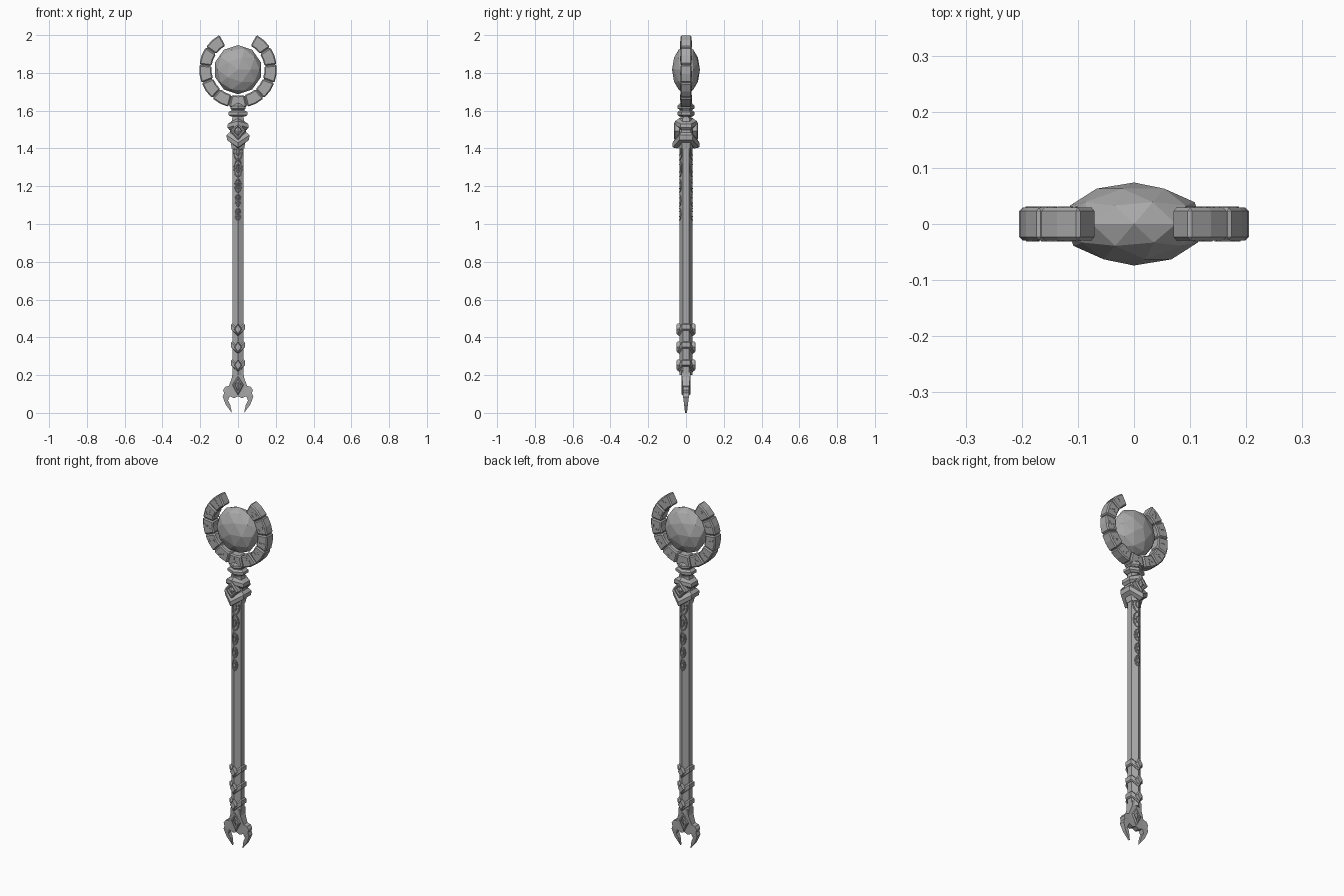
import bpy, bmesh, random
from math import sin, cos, radians, pi
from mathutils import Vector, Matrix

random.seed(4)
cube = bpy.data.objects.get("Cube")
if cube:
    bpy.data.objects.remove(cube, do_unlink=True)

stone = bpy.data.materials.new("grey stone")
stone.use_nodes = True
GREY = (0.4, 0.4, 0.4, 1)
stone.diffuse_color = GREY
stone.node_tree.nodes["Principled BSDF"].inputs["Base Color"].default_value = GREY


def finish(name, bm, bevel=0):
    bmesh.ops.recalc_face_normals(bm, faces=bm.faces)
    mesh = bpy.data.meshes.new(name)
    bm.to_mesh(mesh)
    bm.free()
    mesh.materials.append(stone)
    obj = bpy.data.objects.new(name, mesh)
    bpy.context.collection.objects.link(obj)
    if bevel:
        mod = obj.modifiers.new("bevel", 'BEVEL')
        mod.width, mod.segments = bevel, 1
        mod.limit_method = 'ANGLE'
    return obj


def skin(bm, loops):
    """Join closed loops of points into a capped solid."""
    rings = [[bm.verts.new(p) for p in loop] for loop in loops]
    n = len(rings[0])
    for a, b in zip(rings, rings[1:]):
        for i in range(n):
            j = (i + 1) % n
            bm.faces.new((a[i], a[j], b[j], b[i]))
    bm.faces.new(rings[0][::-1])
    bm.faces.new(rings[-1])


def hex_loft(name, levels, bevel=0):
    """Six-sided loft; each level is x radius, y radius, height, lift of front/back corners."""
    bm = bmesh.new()
    loops = []
    for rx, ry, z, lift in levels:
        loops.append([(rx, -ry / 2, z), (rx, ry / 2, z), (0, ry, z + lift),
                      (-rx, ry / 2, z), (-rx, -ry / 2, z), (0, -ry, z + lift)])
    skin(bm, loops)
    return finish(name, bm, bevel)


def diamond(name, z, w, h, y_in, y_out, frame=0.0):
    """Diamond studs on front and back, with an optional sunken centre."""
    bm = bmesh.new()
    for s in (-1, 1):
        steps = [(1, y_in), (1, y_out - 0.006), (0.8, y_out)]
        if frame:
            steps += [(frame, y_out), (frame * 0.8, y_out - 0.008), (0.1, y_out)]
        skin(bm, [[(w * k, s * y, z), (0, s * y, z + h * k),
                   (-w * k, s * y, z), (0, s * y, z - h * k)] for k, y in steps])
    return finish(name, bm)


# Shaft
hex_loft("shaft", [(0.03, 0.034, 0.2, 0), (0.03, 0.034, 1.46, 0)])

# Chevron bands with studs low on the shaft
for i, z in enumerate((0.455, 0.36, 0.265)):
    hex_loft(f"shaft_band_{i + 1}",
             [(0.031, 0.036, z - 0.018, -0.03), (0.037, 0.044, z - 0.012, -0.03),
              (0.037, 0.044, z + 0.012, -0.03), (0.031, 0.036, z + 0.018, -0.03)])
    diamond(f"band_stud_{i + 1}", z - 0.012, 0.02, 0.03, 0.025, 0.049)

# Collar below the ring
hex_loft("collar_core", [(0.033, 0.04, 1.4, 0), (0.042, 0.05, 1.45, 0),
                         (0.042, 0.046, 1.5, 0), (0.03, 0.036, 1.56, 0)])
hex_loft("lower_chevron", [(0.036, 0.045, 1.43, -0.03), (0.058, 0.07, 1.445, -0.04),
                           (0.061, 0.072, 1.47, -0.04), (0.045, 0.055, 1.485, -0.03)])
hex_loft("upper_chevron", [(0.045, 0.046, 1.497, 0.015), (0.056, 0.06, 1.51, 0.015),
                           (0.054, 0.058, 1.53, 0.015), (0.03, 0.034, 1.545, 0.015)])
diamond("collar_diamond", 1.492, 0.042, 0.05, 0.035, 0.064, frame=0.6)
hex_loft("neck", [(0.03, 0.03, 1.53, 0), (0.03, 0.028, 1.57, 0), (0.036, 0.034, 1.63, 0)])
hex_loft("neck_ring", [(0.036, 0.034, 1.568, 0), (0.05, 0.045, 1.577, 0),
                       (0.05, 0.045, 1.592, 0), (0.036, 0.034, 1.601, 0)])
hex_loft("ring_seat", [(0.034, 0.034, 1.604, 0), (0.04, 0.044, 1.612, 0),
                       (0.04, 0.044, 1.626, 0), (0.034, 0.03, 1.64, 0)])

# Raised loops carved along the front and back edges of the shaft
curve = bpy.data.curves.new("shaft_carving", 'CURVE')
curve.dimensions = '3D'
curve.bevel_depth, curve.bevel_resolution = 0.0035, 0
curve.materials.append(stone)
for s in (-1, 1):
    for z, w, h in ((1.385, 0.024, 0.045), (1.295, 0.021, 0.045), (1.203, 0.016, 0.034),
                    (1.125, 0.014, 0.03), (1.052, 0.014, 0.03)):
        for k in (1, 0.45):
            spline = curve.splines.new('POLY')
            spline.points.add(11)
            spline.use_cyclic_u = True
            for i, p in enumerate(spline.points):
                a = i * pi / 6
                x = w * k * sin(a)
                p.co = (x, s * (0.0345 - abs(x) * 0.577), z + h * k * cos(a), 1)
carving = bpy.data.objects.new("shaft_carving", curve)
bpy.context.collection.objects.link(carving)

# Forked foot: half outline, thinned toward the tips, then mirrored
outline = [(0, 0.225), (0.029, 0.225), (0.031, 0.19), (0.048, 0.143), (0.068, 0.138),
           (0.079, 0.12), (0.074, 0.105), (0.081, 0.085), (0.064, 0.042), (0.032, 0.0),
           (0.041, 0.042), (0.053, 0.066), (0.044, 0.088), (0.02, 0.078), (0, 0.088)]
bm = bmesh.new()


def foot_depth(z):
    return 0.005 + 0.012 * min(1, z / 0.1) + max(0, z - 0.15) * 0.12


skin(bm, [[(x, s * foot_depth(z), z) for x, z in outline] for s in (-1, 1)])
bmesh.ops.delete(bm, geom=[f for f in bm.faces if all(abs(v.co.x) < 1e-5 for v in f.verts)],
                 context='FACES_ONLY')
bmesh.ops.triangulate(bm, faces=[f for f in bm.faces if len(f.verts) > 4])
foot = finish("forked_foot", bm)
foot.modifiers.new("mirror", 'MIRROR').use_clip = True
diamond("foot_diamond", 0.148, 0.03, 0.056, 0.01, 0.025, frame=0.6)

# Faceted gem, pole facing the front
bm = bmesh.new()
bmesh.ops.create_icosphere(bm, subdivisions=2, radius=1)
bm.transform(Matrix.Translation((0, 0, 1.817)) @ Matrix.Diagonal((0.127, 0.074, 0.13, 1))
             @ Matrix.Rotation(pi / 2, 4, 'X'))
finish("gem", bm)

# Open ring of bevelled blocks
CENTRE, BLOCKS, START = Vector((0, 0, 1.82)), 11, 118
STEP = (360 - 2 * (START - 90)) / BLOCKS


def polar(r, deg, y):
    return CENTRE + Vector((r * cos(radians(deg)), y, r * sin(radians(deg))))


def arc_block(bm, r0, r1, a0, a1, depth):
    skin(bm, [[polar(r0, a0, y), polar(r1, a0, y), polar(r1, (a0 + a1) / 2, y),
               polar(r1, a1, y), polar(r0, a1, y), polar(r0, (a0 + a1) / 2, y)]
              for y in (-depth, depth)])


blocks, core, marks = bmesh.new(), bmesh.new(), bmesh.new()
for i in range(BLOCKS):
    a = START + i * STEP
    arc_block(blocks, 0.141, 0.206, a + 0.6, a + STEP - 0.6, 0.029)
    if 0 < i < BLOCKS - 1:
        arc_block(core, 0.148, 0.198, a - 2, a + STEP + 2, 0.023)
    # Short scratched strokes on both faces of each block
    for s in (-1, 1):
        for k in range(3):
            r, deg = 0.16 + 0.013 * k, a + STEP * random.uniform(0.35, 0.65)
            size = Vector((random.uniform(0.01, 0.022), 0.003, 0.003))
            turn = Matrix.Rotation(random.choice((0, pi / 4, pi / 2)) - radians(deg), 4, 'Y')
            place = Matrix.Translation(polar(r, deg, s * 0.0295))
            bmesh.ops.create_cube(marks, size=1,
                                  matrix=place @ turn @ Matrix.Diagonal((*size, 1)))
finish("ring_blocks", blocks, 0.006)
finish("ring_core", core)
finish("ring_marks", marks)
